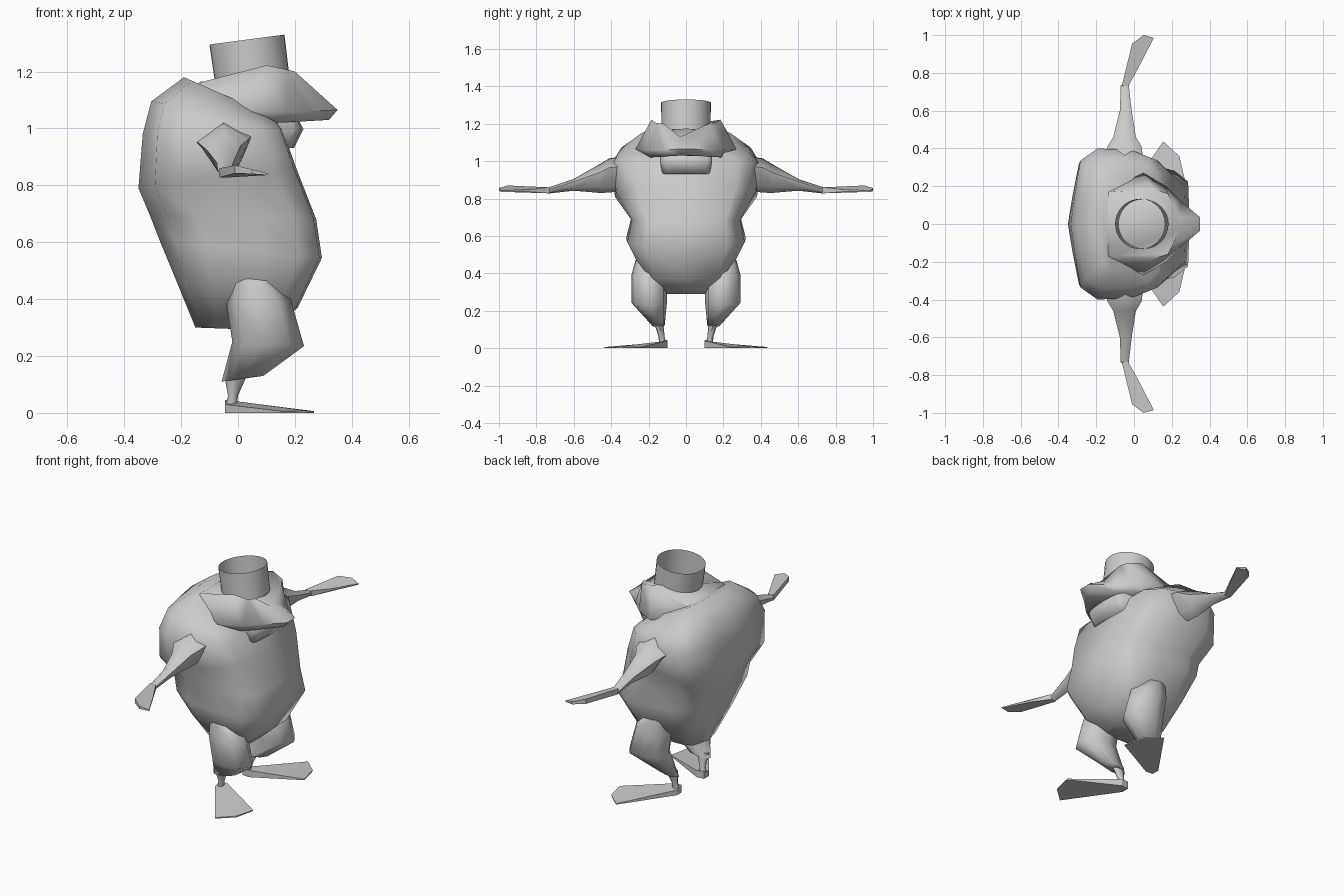
import bpy, bmesh, math
from mathutils import Matrix


def finish(name, bm, angle=65):
    bmesh.ops.recalc_face_normals(bm, faces=bm.faces)
    me = bpy.data.meshes.new(name)
    bm.to_mesh(me)
    bm.free()
    ob = bpy.data.objects.new(name, me)
    bpy.context.collection.objects.link(ob)
    bpy.ops.object.select_all(action='DESELECT')
    ob.select_set(True)
    bpy.context.view_layer.objects.active = ob
    bpy.ops.object.shade_smooth_by_angle(angle=math.radians(angle))
    return ob


def loft(name, rings, side=1, angle=65):
    """Skin a stack of equal-length point rings and cap both ends."""
    bm = bmesh.new()
    rows = [[bm.verts.new((x, y * side, z)) for x, y, z in r] for r in rings]
    n = len(rows[0])
    for a, b in zip(rows, rows[1:]):
        for i in range(n):
            j = (i + 1) % n
            bm.faces.new((a[i], a[j], b[j], b[i]))
    bm.faces.new(rows[0])
    bm.faces.new(rows[-1])
    return finish(name, bm, angle)


def section(unit, bx, bz, fx, fz, hw, yc=0.0):
    """Closed section tilted from a back point to a front point."""
    half = [((u + 1) / 2, v) for u, v in unit]
    full = half + [(t, -v) for t, v in reversed(half) if v > 0]
    return [(bx + (fx - bx) * t, yc + hw * v, bz + (fz - bz) * t) for t, v in full]


def mirrored(half):
    return half + [(x, -y, z) for x, y, z in reversed(half) if y > 0]


# Body: wide back, pear-shaped belly
body_unit = [(-1, 0), (-0.91, 0.4), (-0.79, 0.84), (-0.42, 1), (0.3, 0.98),
             (0.72, 0.88), (0.97, 0.7), (1, 0)]
loft("body", [section(body_unit, *r) for r in [
    (-0.15, 0.30, 0.12, 0.29, 0.125),
    (-0.215, 0.46, 0.21, 0.37, 0.235),
    (-0.275, 0.605, 0.295, 0.545, 0.32),
    (-0.31, 0.695, 0.275, 0.68, 0.295),
    (-0.35, 0.79, 0.205, 0.86, 0.38),
    (-0.335, 0.98, 0.155, 1.0, 0.40),
    (-0.305, 1.095, 0.14, 1.02, 0.345),
    (-0.19, 1.18, 0.06, 1.07, 0.24)]])

# Head with pointed upper beak
loft("head", [
    mirrored([(-0.15, 0, 1.03), (-0.15, 0.14, 1.03), (0.03, 0.2, 1.03),
              (0.15, 0.19, 1.02), (0.23, 0.12, 1.025), (0.32, 0.03, 1.03)]),
    mirrored([(-0.17, 0, 1.14), (-0.165, 0.17, 1.14), (0.05, 0.27, 1.065),
              (0.17, 0.2, 1.06), (0.25, 0.12, 1.06), (0.35, 0.035, 1.065)]),
    mirrored([(-0.13, 0, 1.165), (-0.12, 0.17, 1.165), (0.1, 0.185, 1.222),
              (0.18, 0.16, 1.205), (0.2, 0.12, 1.2), (0.24, 0.03, 1.13)])])

# Lower jaw
jaw_unit = [(-1, 0), (-1, 1), (0.6, 1), (0.9, 0.8), (1, 0)]
loft("lower_jaw", [section(jaw_unit, *r) for r in [
    (0.06, 0.92, 0.197, 0.932, 0.125),
    (0.06, 1.0, 0.23, 0.998, 0.14),
    (0.06, 1.05, 0.21, 1.035, 0.14)]])

# Open tube hat, tilted
bm = bmesh.new()
bmesh.ops.create_cone(bm, cap_ends=False, segments=32, radius1=0.131, radius2=0.133,
                      depth=0.16)
bm.transform(Matrix.Translation((0.042, 0, 1.233)) @ Matrix.Rotation(-math.radians(7.5), 4, 'Y'))
finish("tube_hat", bm)

thigh_unit = [(-1, 0), (-0.7, 0.72), (-0.1, 1), (0.6, 0.8), (1, 0)]
for side, tag in ((1, "left"), (-1, "right")):
    # Arm: flared shoulder narrowing to the wrist
    arm = []
    for y, pts in [
        (0.34, [(-0.16, 0.955), (-0.05, 1.025), (0.05, 0.975), (0.0, 0.87), (-0.05, 0.84)]),
        (0.41, [(-0.14, 0.95), (-0.05, 1.015), (0.04, 0.965), (0.0, 0.862), (-0.06, 0.832)]),
        (0.46, [(-0.11, 0.925), (-0.05, 0.985), (0.01, 0.94), (-0.01, 0.858), (-0.06, 0.83)]),
        (0.60, [(-0.075, 0.88), (-0.045, 0.905), (-0.012, 0.89), (-0.02, 0.855), (-0.06, 0.842)]),
        (0.735, [(-0.07, 0.845), (-0.048, 0.86), (-0.028, 0.848), (-0.033, 0.83), (-0.06, 0.827)])]:
        arm.append([(x, y, z) for x, z in pts])
    loft(tag + "_arm", arm, side)

    # Mitten hand: thick rear edge thinning towards the front tip
    palm = [(-0.065, 0.73, 0.828, 0.86), (-0.03, 0.73, 0.828, 0.86),
            (0.03, 0.84, 0.837, 0.848), (0.105, 0.985, 0.836, 0.842),
            (0.05, 1.0, 0.84, 0.856), (-0.01, 0.955, 0.842, 0.87)]
    loft(tag + "_hand", [[(x, y, lo) for x, y, lo, hi in palm],
                         [(x, y, hi) for x, y, lo, hi in palm]], side, 30)

    # Thigh
    loft(tag + "_thigh", [section(thigh_unit, *r) for r in [
        (-0.03, 0.475, 0.13, 0.465, 0.06, 0.21),
        (-0.04, 0.38, 0.185, 0.40, 0.095, 0.197),
        (-0.02, 0.25, 0.232, 0.235, 0.095, 0.197),
        (-0.058, 0.11, 0.09, 0.13, 0.033, 0.147)]], side)

    # Shin
    loft(tag + "_shin", [section(thigh_unit, *r) for r in [
        (-0.05, 0.14, 0.035, 0.14, 0.025, 0.147),
        (-0.035, 0.06, 0.0, 0.06, 0.016, 0.13),
        (-0.045, 0.02, -0.005, 0.02, 0.02, 0.125)]], side)

    # Webbed foot, fanning outward and thinning to the toes
    foot = [(-0.045, 0.105, 0.045), (-0.045, 0.15, 0.03), (0.155, 0.437, 0.006),
            (0.24, 0.36, 0.008), (0.268, 0.24, 0.006), (0.0, 0.1, 0.04)]
    loft(tag + "_foot", [[(x, y, 0) for x, y, z in foot], foot], side, 30)
